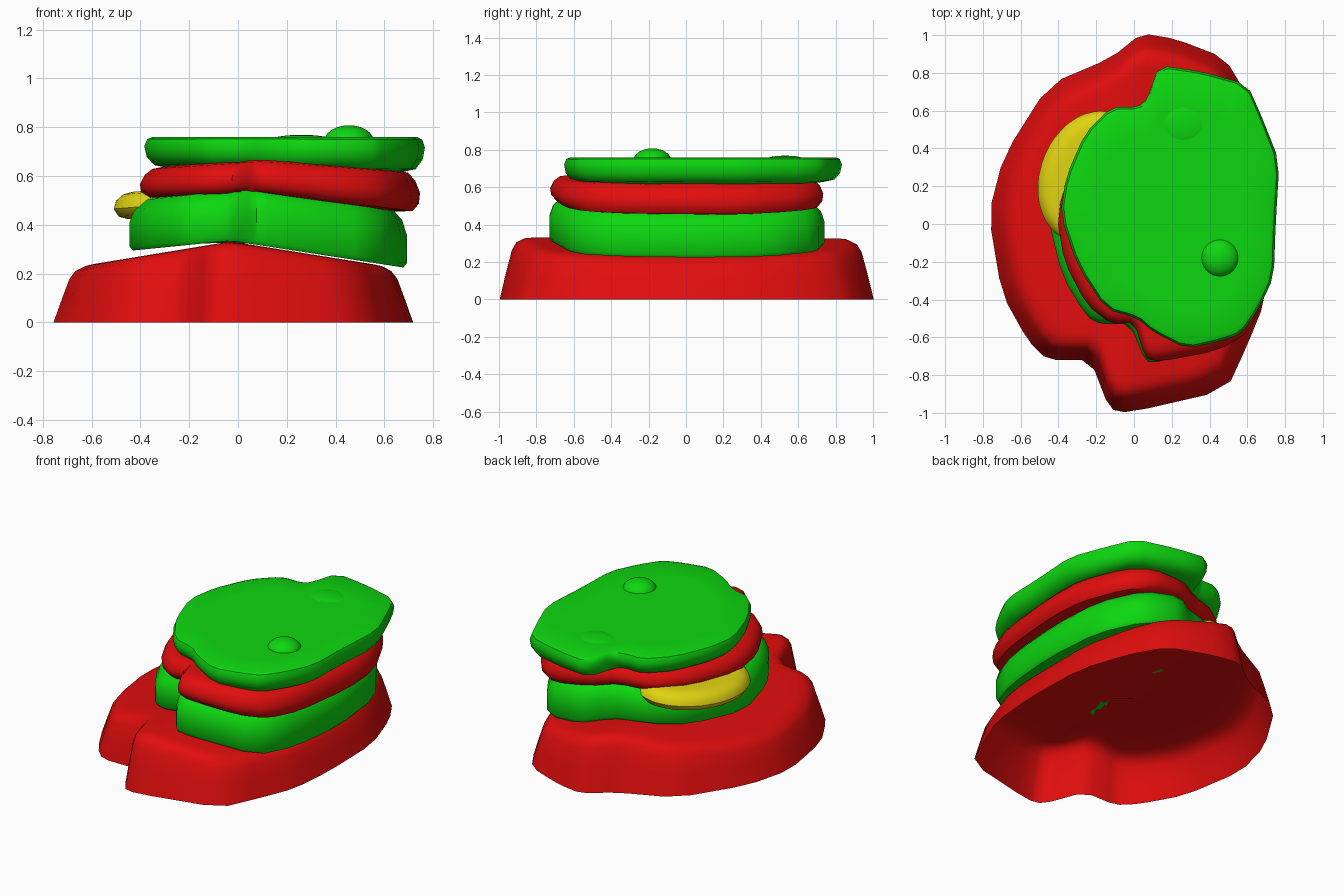
import bpy
import bmesh
from math import cos, sin, radians
from mathutils import Matrix, Vector

if "Cube" in bpy.data.objects:
    bpy.data.objects.remove(bpy.data.objects["Cube"], do_unlink=True)


def make_material(name, color):
    mat = bpy.data.materials.new(name)
    mat.use_nodes = True
    mat.diffuse_color = (*color, 1)
    mat.node_tree.nodes["Principled BSDF"].inputs["Base Color"].default_value = (*color, 1)
    return mat


RED = make_material("bright red", (0.75, 0.004, 0.004))
GREEN = make_material("bright green", (0.004, 0.68, 0.005))
YELLOW = make_material("yellow", (0.75, 0.65, 0.006))


def finish(name, bm, material):
    """Turn a bmesh into a smooth-shaded object."""
    bmesh.ops.recalc_face_normals(bm, faces=bm.faces)
    mesh = bpy.data.meshes.new(name)
    bm.to_mesh(mesh)
    bm.free()
    mesh.materials.append(material)
    obj = bpy.data.objects.new(name, mesh)
    bpy.context.collection.objects.link(obj)
    bpy.ops.object.select_all(action="DESELECT")
    obj.select_set(True)
    bpy.context.view_layer.objects.active = obj
    bpy.ops.object.shade_smooth_by_angle(angle=radians(45))
    return obj


def soften(points, cut=0.2):
    """Cut every corner of a closed outline once."""
    result = []
    for i, point in enumerate(points):
        here = Vector(point)
        before, after = Vector(points[i - 1]), Vector(points[(i + 1) % len(points)])
        result += [here.lerp(before, cut), here.lerp(after, cut)]
    return result


def slab(name, outline, bottom, top, profile, material, center, closed=True):
    """Stack rings by a (inset, height fraction) profile, then close with concentric rings."""
    bm = bmesh.new()
    center = Vector(center)
    edge = soften(outline)

    def ring(inset, height, scale=1.0):
        verts = []
        for point in edge:
            arm = point - center
            pos = center + arm * scale * (1 - inset / arm.length)
            low, high = bottom(*pos), top(*pos)
            verts.append(bm.verts.new((pos.x, pos.y, low + (high - low) * height)))
        return verts

    def bridge(a, b):
        for i in range(len(a)):
            j = (i + 1) % len(a)
            bm.faces.new((a[i], a[j], b[j], b[i]))

    def cap(start, inset, height):
        for scale in (0.75, 0.5, 0.25):
            inner = ring(inset * scale, height, scale)
            bridge(start, inner)
            start = inner
        bm.faces.new(start)

    rings = [ring(*step) for step in profile]
    for a, b in zip(rings, rings[1:]):
        bridge(a, b)
    cap(rings[-1], *profile[-1])
    if closed:
        cap(rings[0], *profile[0])
    return finish(name, bm, material)


def slopes(peak_x, peak_z, left, right):
    """Height that falls away on both sides of a ridge."""
    return lambda x, y: peak_z - (left * (peak_x - x) if x < peak_x else right * (x - peak_x))


# Hollow base with a ridged roof
base_top = slopes(-0.03, 0.332, 0.165, 0.16)
slab("base_shell", [
    (-0.77, 0.05), (-0.69, 0.36), (-0.45, 0.74), (-0.12, 0.88), (0.04, 1.01),
    (0.22, 0.98), (0.48, 0.88), (0.6, 0.68), (0.71, 0.35), (0.72, -0.1),
    (0.69, -0.42), (0.6, -0.64), (0.49, -0.88), (-0.03, -1.0), (-0.13, -0.98),
    (-0.23, -0.72), (-0.46, -0.72), (-0.56, -0.62), (-0.7, -0.37)],
    lambda x, y: 0.0, base_top,
    [(0, 0), (0.035, 0.45), (0.065, 0.8), (0.09, 0.93), (0.13, 0.99), (0.17, 1)],
    RED, (0, 0), closed=False)

# Thick green layer resting on the base
slab("lower_green_layer", [
    (-0.46, 0.05), (-0.38, -0.28), (-0.25, -0.49), (-0.18, -0.53), (-0.02, -0.53),
    (0.06, -0.73), (0.14, -0.73), (0.56, -0.61), (0.66, -0.35), (0.7, 0.05),
    (0.66, 0.45), (0.5, 0.7), (0.25, 0.75), (0.1, 0.64), (-0.15, 0.58),
    (-0.33, 0.4)],
    slopes(-0.03, 0.335, 0.1, 0.155), slopes(0.06, 0.56, 0.1, 0.14),
    [(0.015, 0), (0, 0.08), (0, 0.55), (0.02, 0.78), (0.06, 0.94), (0.12, 1)],
    GREEN, (0.14, 0.03))

# Middle red layer, bulging at its rim
slab("middle_red_layer", [
    (-0.41, 0.05), (-0.37, -0.2), (-0.25, -0.43), (-0.12, -0.53), (0.0, -0.52),
    (0.06, -0.71), (0.13, -0.73), (0.45, -0.67), (0.61, -0.57), (0.7, -0.35),
    (0.75, 0.1), (0.73, 0.36), (0.6, 0.63), (0.45, 0.74), (0.2, 0.71),
    (0.05, 0.62), (-0.15, 0.57), (-0.31, 0.37)],
    slopes(0.07, 0.53, 0.06, 0.13), slopes(0.1, 0.667, 0.07, 0.075),
    [(0.1, 0), (0.03, 0.06), (0.005, 0.25), (0, 0.5), (0.02, 0.78), (0.05, 0.95), (0.1, 1)],
    RED, (0.16, 0.03))

# Flat green top layer with an overhanging lip
slab("top_green_layer", [
    (-0.39, 0.05), (-0.36, 0.25), (-0.26, 0.48), (-0.12, 0.62), (0.02, 0.62),
    (0.07, 0.66), (0.13, 0.84), (0.35, 0.81), (0.6, 0.74), (0.68, 0.56),
    (0.77, 0.33), (0.75, 0.0), (0.74, -0.28), (0.66, -0.45), (0.57, -0.58),
    (0.46, -0.62), (0.28, -0.66), (0.1, -0.57), (0.02, -0.5), (-0.15, -0.45),
    (-0.3, -0.22)],
    slopes(0.0, 0.635, 0.0, 0.025), lambda x, y: 0.76,
    [(0.09, 0), (0.04, 0.08), (0.01, 0.35), (0, 0.7), (0.012, 0.93), (0.035, 1)],
    GREEN, (0.18, 0.06))

# Rounded lumps on the top layer
for name, place, size in (
        ("large_lump", (0.455, -0.18, 0.745), (0.1, 0.1, 0.063)),
        ("small_lump", (0.26, 0.53, 0.745), (0.13, 0.11, 0.024))):
    bm = bmesh.new()
    bmesh.ops.create_uvsphere(
        bm, u_segments=24, v_segments=12, radius=1,
        matrix=Matrix.Translation(place) @ Matrix.Diagonal((*size, 1)))
    finish(name, bm, GREEN)

# Yellow slice peeking out between the layers
turn = radians(20)
oval = []
for i in range(20):
    a, b = 0.27 * cos(radians(18 * i)), 0.36 * sin(radians(18 * i))
    oval.append((-0.23 + a * cos(turn) + b * sin(turn), 0.25 - a * sin(turn) + b * cos(turn)))
slab("yellow_slice", oval,
     lambda x, y: 0.42 + 0.08 * (x + 0.5), lambda x, y: 0.53 + 0.08 * (x + 0.5),
     [(0.06, 0), (0.02, 0.12), (0, 0.42), (0.01, 0.72), (0.04, 0.93), (0.08, 1)],
     YELLOW, (-0.23, 0.25))
